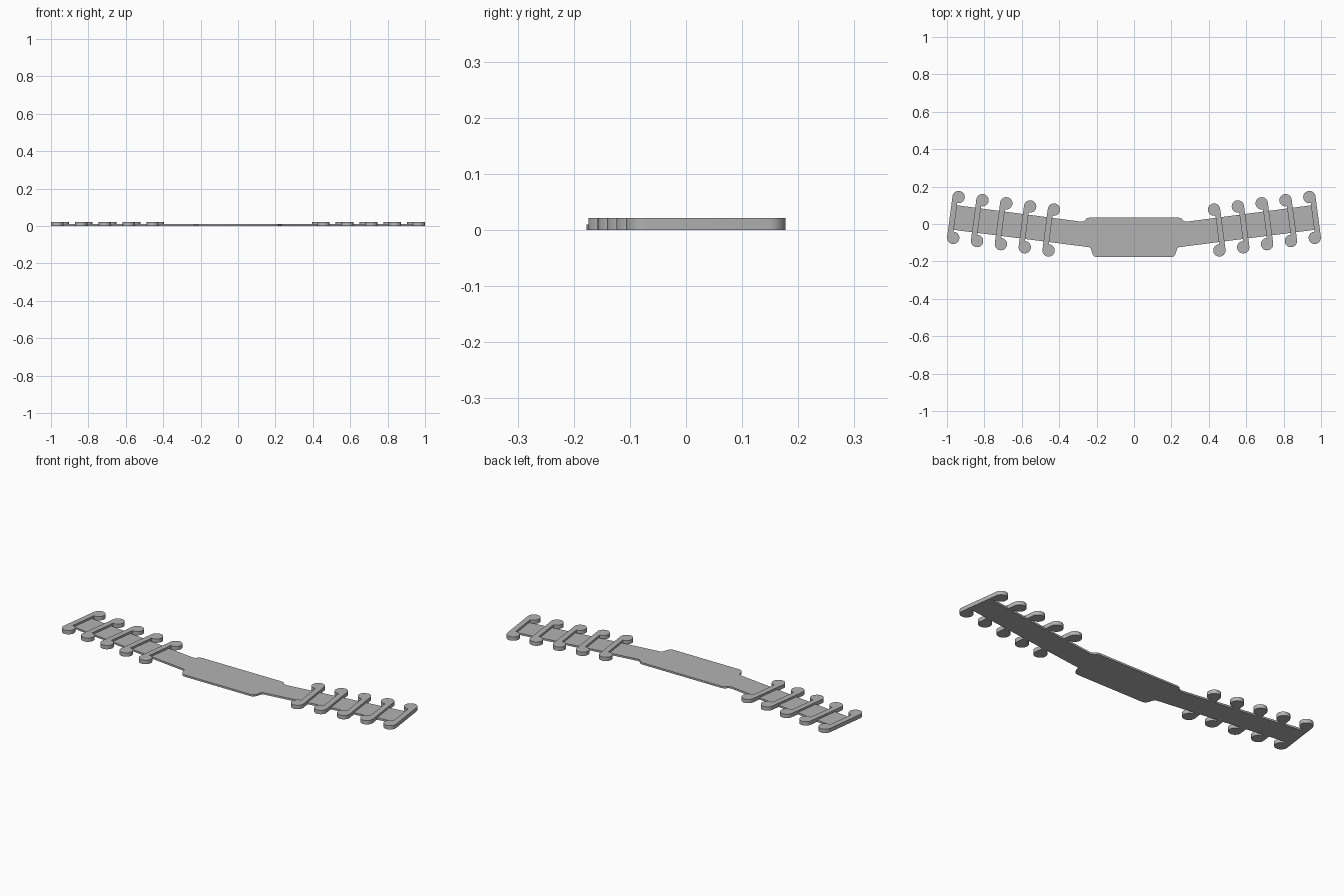
import bpy, bmesh, math
from mathutils import Vector

if "Cube" in bpy.data.objects:
    bpy.data.objects.remove(bpy.data.objects["Cube"])

grey = bpy.data.materials.new("light_grey")
grey.use_nodes = True
color = (0.45, 0.45, 0.45, 1)
grey.diffuse_color = color
grey.node_tree.nodes["Principled BSDF"].inputs["Base Color"].default_value = color

BASE_H, HOOK_H = 0.01, 0.021
R, BAR_W = 0.033, 0.03
TILT = math.radians(7.5)
HOOK_LEN, HOOKS, STEP = 0.22, 5, 0.1285
END = Vector((0.952, 0.035))          # middle of the outermost hook


def extrude_outline(name, outline, height):
    """Flat outline pulled up from the ground into a solid plate."""
    bm = bmesh.new()
    face = bm.faces.new([bm.verts.new((x, y, 0)) for x, y in outline])
    top = bmesh.ops.extrude_face_region(bm, geom=[face])["geom"]
    bmesh.ops.translate(bm, vec=(0, 0, height),
                        verts=[g for g in top if isinstance(g, bmesh.types.BMVert)])
    bmesh.ops.recalc_face_normals(bm, faces=bm.faces)
    mesh = bpy.data.meshes.new(name)
    bm.to_mesh(mesh)
    bm.free()
    obj = bpy.data.objects.new(name, mesh)
    bpy.context.collection.objects.link(obj)
    mesh.materials.append(grey)
    bpy.ops.object.select_all(action="DESELECT")
    obj.select_set(True)
    bpy.context.view_layer.objects.active = obj
    bpy.ops.object.shade_smooth_by_angle(angle=math.radians(30))
    return obj


def hook_outline(center, side):
    """Bar with a round knob at each end, both knobs on the inner side."""
    last = 2 * math.pi - math.acos((R - BAR_W) / R)
    angles = [last * i / 28 for i in range(29)]
    upper = [(R * math.cos(a), HOOK_LEN / 2 + R * math.sin(a)) for a in angles]
    local = upper + [(w, -v) for w, v in reversed(upper)]
    c, s = math.cos(TILT), math.sin(TILT)
    return [(side * (center.x + w * c - v * s), center.y + w * s + v * c)
            for w, v in local]


# Strap: wide middle plate with two rising arms
half = [(0.24, 0.034), (0.255, 0.029), (0.265, 0.016), (0.278, 0.012),
        (0.955, 0.101), (0.974, -0.03), (0.24, -0.124), (0.232, -0.13),
        (0.222, -0.16), (0.214, -0.172), (0.2, -0.177)]
extrude_outline("strap", half + [(-x, y) for x, y in reversed(half)], BASE_H)

# Rows of hooks on both arms
along = Vector((math.cos(TILT), math.sin(TILT)))
for side, label in ((1, "left"), (-1, "right")):
    for i in range(HOOKS):
        center = END - along * STEP * i
        extrude_outline(f"hook_{label}_{i + 1}", hook_outline(center, side), HOOK_H)
